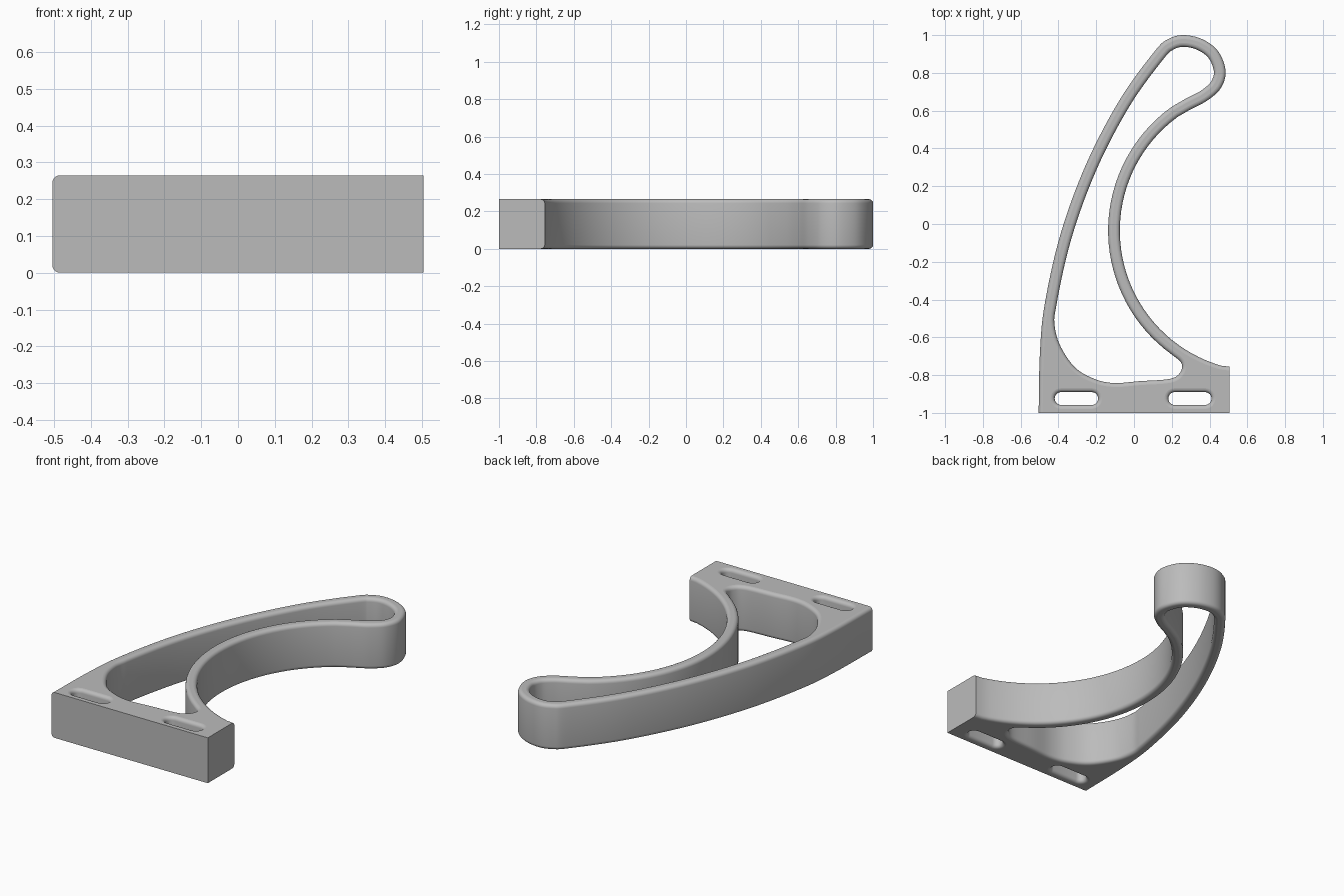
import bpy
import bmesh
from math import sin, cos, pi, radians
from mathutils import Vector

HEIGHT, WALL, FILLET, STEPS = 0.265, 0.062, 0.021, 5

cube = bpy.data.objects.get("Cube")
if cube:
    bpy.data.objects.remove(cube, do_unlink=True)


def spline(points, n=8):
    """Smooth open curve through the given 2D points."""
    p = [Vector(q) for q in points]
    p = [2 * p[0] - p[1]] + p + [2 * p[-1] - p[-2]]
    out = []
    for a, b, c, d in zip(p, p[1:], p[2:], p[3:]):
        for i in range(n):
            t = i / n
            out.append(0.5 * (2 * b + (c - a) * t + (2 * a - 5 * b + 4 * c - d) * t * t
                              + (3 * b - a - 3 * c + d) * t ** 3))
    return out + [p[-2]]


def arc(cx, cy, r, start, end, n):
    return [Vector((cx + r * cos(radians(start + (end - start) * i / n)),
                    cy + r * sin(radians(start + (end - start) * i / n)))) for i in range(n + 1)]


def normals(pts, closed):
    """Right-hand normals of a 2D path (inward for a clockwise loop)."""
    out, n = [], len(pts)
    for i in range(n):
        a = pts[i - 1] if closed or i else pts[0]
        b = pts[(i + 1) % n] if closed or i < n - 1 else pts[-1]
        d = (b - a).normalized()
        out.append(Vector((d.y, -d.x)))
    return out


# Outer sweep: long back edge, round tip, then the concave inner arc
back_and_tip = spline([(-0.505, -1), (-0.498, -0.68), (-0.472, -0.42), (-0.388, -0.05),
                       (-0.252, 0.32), (-0.074, 0.66), (0.11, 0.915), (0.18, 0.978),
                       (0.26, 1.0), (0.36, 0.979), (0.445, 0.915), (0.485, 0.81),
                       (0.46, 0.72), (0.39, 0.655), (0.3, 0.607)])
sweep = back_and_tip + arc(0.67, -0.035, 0.745, 126, 257, 40)
sweep[-1] = Vector((0.505, -0.755))
sweep_in = normals(sweep, False)
sweep_in[0], sweep_in[-1] = Vector((1, 0)), Vector((0, -1))
outline = sweep + [Vector((0.505, -1))]
outline_in = sweep_in + [Vector((0, 0))]

# Large opening follows the sweep at wall thickness, closed by a rounded floor
inner = [p + n * WALL for p, n in zip(sweep, sweep_in)]
inner = [p for p in inner[8:] if p.y > -0.46 or (p.x > 0 and p.x < 0.225)]
floor = spline([inner[-1], (0.25, -0.735), (0.245, -0.785), (0.19, -0.82), (0.03, -0.832),
                (-0.105, -0.842), (-0.21, -0.82), (-0.315, -0.757), (-0.395, -0.635),
                (-0.422, -0.52), inner[0]], 6)
opening = inner + floor[1:-1]


def slot(x0, x1, y=-0.924, r=0.034):
    right = arc(x1 - r, y, r, 90, -90, 12)
    return right + arc(x0 + r, y, r, -90, -270, 12)


loops = [(outline, outline_in)]
for hole in (opening, slot(-0.42, -0.19), slot(0.182, 0.41)):
    loops.append((hole, [-n for n in normals(hole, True)]))

# Walls with rounded rims, built as stacked rings
bm = bmesh.new()
quarter = [i / STEPS * pi / 2 for i in range(STEPS + 1)]
profile = [(FILLET * (1 - sin(a)), FILLET * (1 - cos(a))) for a in quarter]
levels = [(inset, z) for inset, z in zip([p[0] for p in profile], [p[1] for p in profile])]
levels = [(FILLET * (1 - sin(a)), FILLET * (1 - cos(a))) for a in quarter]
levels += [(inset, HEIGHT - z) for inset, z in reversed(levels)]
caps = ([], [])
for pts, dirs in loops:
    rings = []
    for inset, z in levels:
        rings.append([bm.verts.new((*(p + d * inset), z)) for p, d in zip(pts, dirs)])
    n = len(pts)
    for low, high in zip(rings, rings[1:]):
        for i in range(n):
            j = (i + 1) % n
            bm.faces.new((low[i], low[j], high[j], high[i]))
    for cap, ring in zip(caps, (rings[0], rings[-1])):
        cap += [bm.edges.get((ring[i], ring[(i + 1) % n])) for i in range(n)]

# Flat top and bottom faces around the openings
for edges, z in zip(caps, (-1, 1)):
    bmesh.ops.triangle_fill(bm, edges=edges, use_beauty=True, normal=(0, 0, z))
bmesh.ops.recalc_face_normals(bm, faces=bm.faces)

mesh = bpy.data.meshes.new("curved_bracket")
bm.to_mesh(mesh)
bm.free()
bracket = bpy.data.objects.new("curved_bracket", mesh)
bpy.context.collection.objects.link(bracket)

# Smooth walls and rims, flat caps
bpy.context.view_layer.objects.active = bracket
bracket.select_set(True)
bpy.ops.object.shade_smooth_by_angle(angle=radians(35))
for face in mesh.polygons:
    if abs(face.normal.z) > 0.999:
        face.use_smooth = False

grey = bpy.data.materials.new("plain_grey")
grey.use_nodes = True
colour = (0.5, 0.5, 0.5, 1)
grey.diffuse_color = colour
grey.node_tree.nodes["Principled BSDF"].inputs["Base Color"].default_value = colour
mesh.materials.append(grey)
